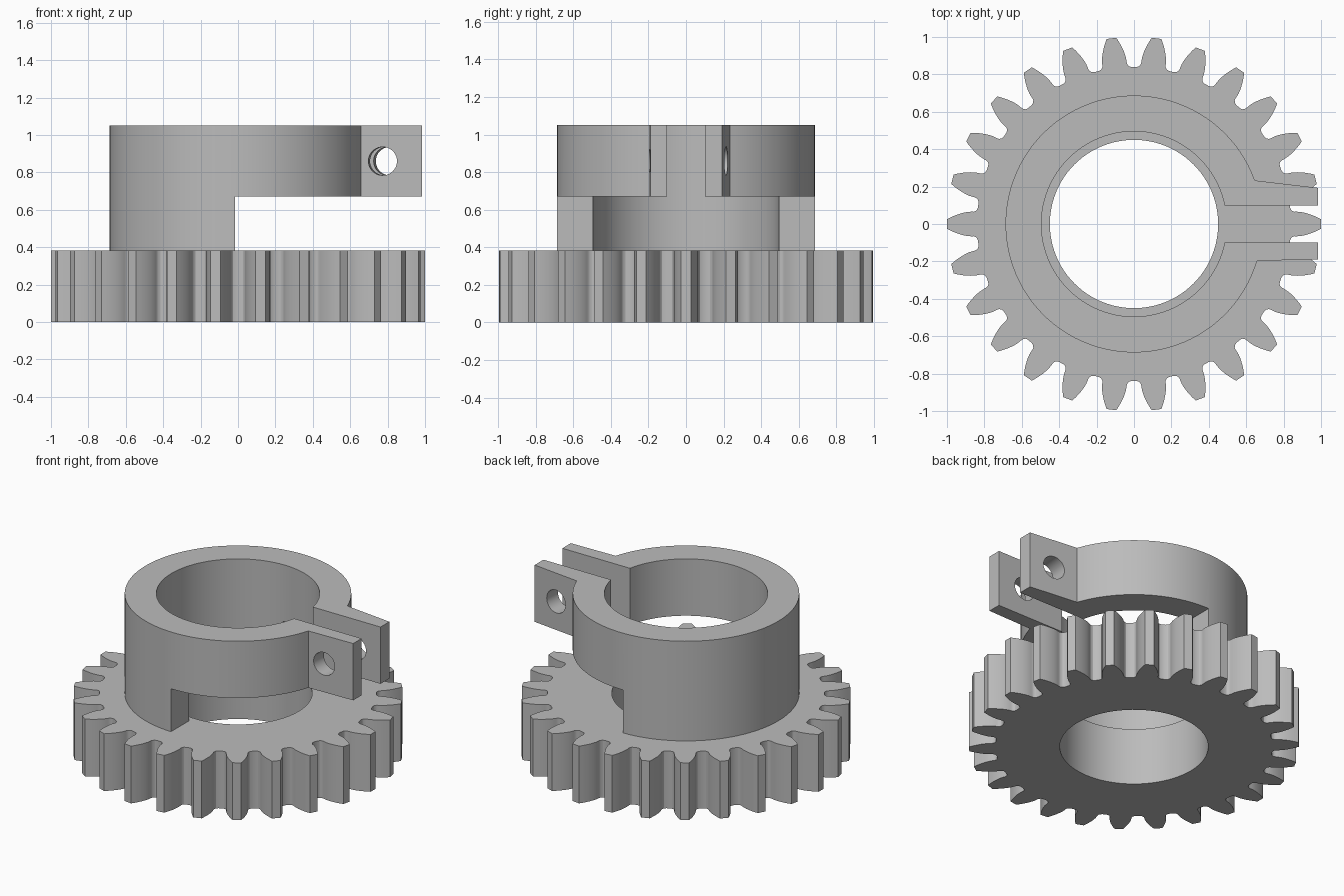
import bpy, bmesh, math
from mathutils import Vector

cube = bpy.data.objects.get("Cube")
if cube:
    bpy.data.objects.remove(cube, do_unlink=True)

GREY = (0.5, 0.5, 0.5, 1)
grey = bpy.data.materials.new("plain grey")
grey.use_nodes = True
grey.diffuse_color = GREY
grey.node_tree.nodes["Principled BSDF"].inputs["Base Color"].default_value = GREY


def polar(r, a):
    return (r * math.cos(a), r * math.sin(a))


def arc(r, a0, a1, n):
    return [polar(r, a0 + (a1 - a0) * i / n) for i in range(n + 1)]


def extrude_profile(name, loops, z0, z1):
    """Fill closed loops (outline plus holes) and extrude them upwards."""
    bm = bmesh.new()
    edges = []
    for loop in loops:
        vs = [bm.verts.new((x, y, z0)) for x, y in loop]
        edges += [bm.edges.new((vs[i - 1], vs[i])) for i in range(len(vs))]
    bmesh.ops.triangle_fill(bm, use_beauty=True, use_dissolve=False, edges=edges)
    ext = bmesh.ops.extrude_face_region(bm, geom=bm.faces[:])
    top = [v for v in ext["geom"] if isinstance(v, bmesh.types.BMVert)]
    bmesh.ops.translate(bm, vec=(0, 0, z1 - z0), verts=top)
    bmesh.ops.recalc_face_normals(bm, faces=bm.faces[:])
    mesh = bpy.data.meshes.new(name)
    bm.to_mesh(mesh)
    bm.free()
    mesh.materials.append(grey)
    obj = bpy.data.objects.new(name, mesh)
    bpy.context.collection.objects.link(obj)
    return obj


def cut(target, cutter):
    mod = target.modifiers.new("cut", "BOOLEAN")
    mod.operation = "DIFFERENCE"
    mod.solver = "EXACT"
    mod.object = cutter
    bpy.context.view_layer.objects.active = target
    bpy.ops.object.modifier_apply(modifier=mod.name)
    bpy.data.objects.remove(cutter, do_unlink=True)


def smooth(obj):
    bpy.ops.object.select_all(action="DESELECT")
    obj.select_set(True)
    bpy.context.view_layer.objects.active = obj
    bpy.ops.object.shade_smooth_by_angle(angle=math.radians(25))


# Spur gear with involute teeth
TEETH = 26
TIP, ROOT, BASE = 1.0, 0.839, 0.873
BASE_HALF = 0.0753
pitch = 2 * math.pi / TEETH

flank = [(0.106, ROOT), (0.09, 0.843), (0.08, 0.852), (0.076, 0.862)]
for i in range(7):
    r = BASE + (TIP - BASE) * i / 6
    pressure = math.acos(BASE / r)
    flank.append((BASE_HALF - math.tan(pressure) + pressure, r))
outline = []
for t in range(TEETH):
    outline += [polar(r, t * pitch - a) for a, r in flank]
    outline += [polar(r, t * pitch + a) for a, r in reversed(flank)]
bore = arc(0.45, 0, 2 * math.pi, 96)[:-1]
gear = extrude_profile("gear", [outline, bore], 0, 0.383)
smooth(gear)

# Split clamp collar with two ears
OUTER, INNER, SLOT, EAR_END = 0.687, 0.495, 0.1, 0.985
back = math.asin(0.233 / OUTER)
front = 2 * math.pi - math.asin(0.197 / OUTER)
gap = math.asin(SLOT / INNER)
ring = arc(OUTER, back, front, 90)
ring += [(EAR_END, -0.189), (EAR_END, -SLOT)]
ring += arc(INNER, 2 * math.pi - gap, gap, 90)
ring += [(EAR_END, SLOT), (EAR_END, 0.193)]
collar = extrude_profile("clamp_collar", [ring], 0.383, 1.05)

# Clearance under the clamping half
clearance = extrude_profile(
    "clearance_cutter", [[(-0.015, -1), (1.2, -1), (1.2, 1), (-0.015, 1)]], 0.2, 0.67)
cut(collar, clearance)

# Slightly slanted screw hole through both ears
screw = extrude_profile("screw_cutter", [arc(0.076, 0, 2 * math.pi, 40)[:-1]], -0.4, 0.4)
screw.rotation_euler = Vector((0.037, 0.39, 0)).to_track_quat("Z", "Y").to_euler()
screw.location = (0.792, 0, 0.86)
bpy.context.view_layer.update()
cut(collar, screw)
smooth(collar)
